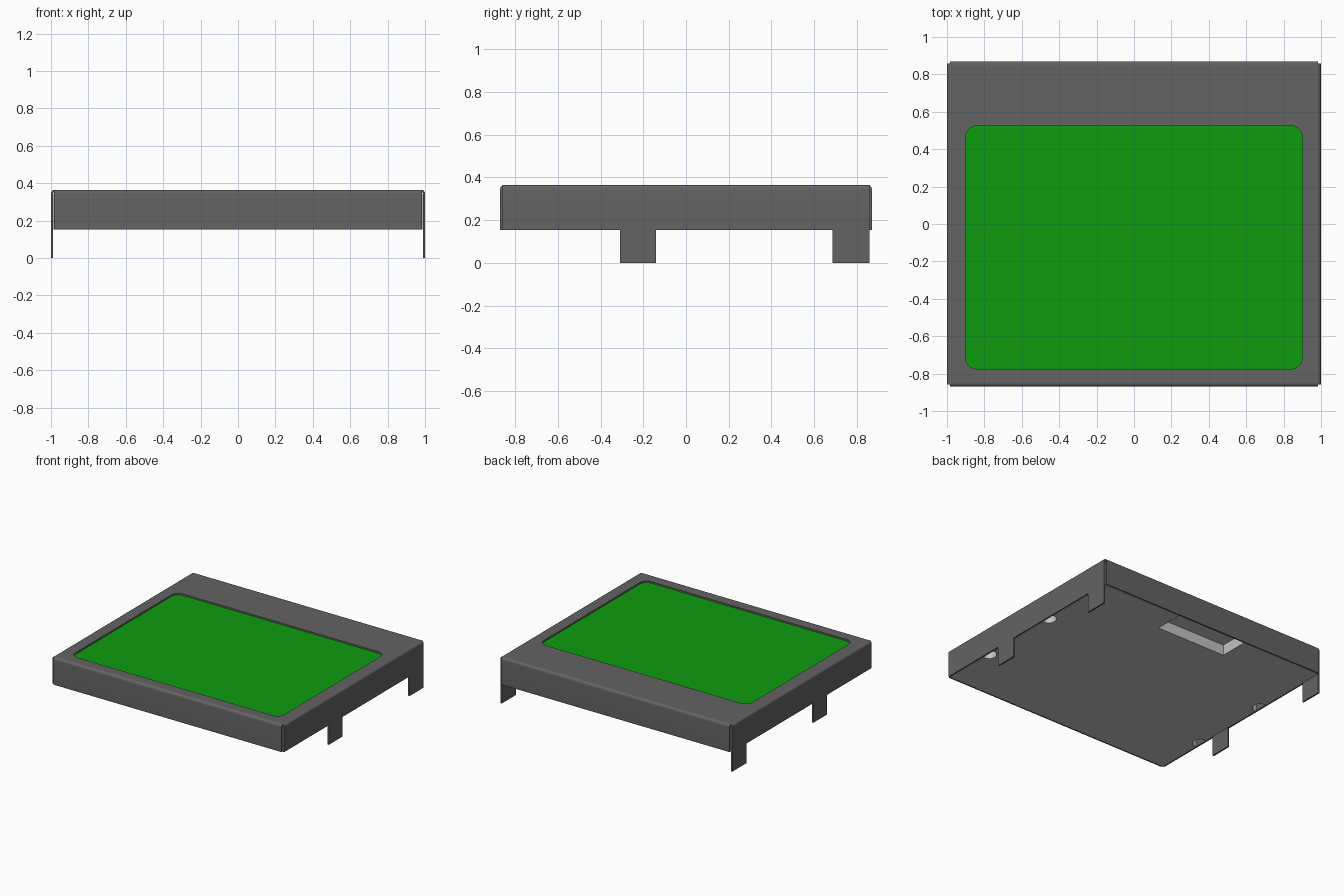
import bpy, bmesh, math
from mathutils import Matrix

if "Cube" in bpy.data.objects:
    bpy.data.objects.remove(bpy.data.objects["Cube"], do_unlink=True)

HX, HY, TOP = 1.0, 0.87, 0.365    # half width, half depth, top height
RIM = 0.153                       # lower edge of the walls
T, R = 0.012, 0.02                # sheet thickness, outer bend radius


def material(name, rgb):
    m = bpy.data.materials.new(name)
    m.use_nodes = True
    m.diffuse_color = (*rgb, 1)
    bsdf = next(n for n in m.node_tree.nodes if n.type == 'BSDF_PRINCIPLED')
    bsdf.inputs["Base Color"].default_value = (*rgb, 1)
    return m


DARK = material("dark grey metal", (0.125, 0.125, 0.125))
GREEN = material("screen green", (0.004, 0.33, 0.004))
LIGHT = material("light grey", (0.54, 0.54, 0.54))


def prism(name, points, depth, matrix, mat):
    """Extrude a flat outline along local z, then place it."""
    bm = bmesh.new()
    face = bm.faces.new([bm.verts.new((x, y, 0)) for x, y in points])
    ext = bmesh.ops.extrude_face_region(bm, geom=[face])
    bmesh.ops.translate(bm, vec=(0, 0, depth),
                        verts=[g for g in ext["geom"] if isinstance(g, bmesh.types.BMVert)])
    bm.transform(matrix)
    bmesh.ops.recalc_face_normals(bm, faces=bm.faces)
    me = bpy.data.meshes.new(name)
    bm.to_mesh(me)
    bm.free()
    me.materials.append(mat)
    ob = bpy.data.objects.new(name, me)
    bpy.context.collection.objects.link(ob)
    return ob


def rect(x0, x1, y0, y1):
    return [(x0, y0), (x1, y0), (x1, y1), (x0, y1)]


def round_rect(x0, x1, y0, y1, r, n=8):
    pts = []
    for k, (cx, cy) in enumerate(((x1 - r, y1 - r), (x0 + r, y1 - r),
                                  (x0 + r, y0 + r), (x1 - r, y0 + r))):
        for i in range(n + 1):
            a = math.pi / 2 * (k + i / n)
            pts.append((cx + r * math.cos(a), cy + r * math.sin(a)))
    return pts


def up(z):
    return Matrix.Translation((0, 0, z))


def activate(ob):
    bpy.ops.object.select_all(action='DESELECT')
    ob.select_set(True)
    bpy.context.view_layer.objects.active = ob


def smooth(ob):
    activate(ob)
    bpy.ops.object.shade_smooth_by_angle(angle=math.radians(35))


def cut(ob, cutters):
    activate(ob)
    for c in cutters:
        c.hide_render = True
        mod = ob.modifiers.new("cut", 'BOOLEAN')
        mod.operation = 'DIFFERENCE'
        mod.solver = 'EXACT'
        mod.object = c
        bpy.ops.object.modifier_apply(modifier=mod.name)
        bpy.data.objects.remove(c, do_unlink=True)


# Top sheet with the rounded screen opening
OPENING = (-0.90, 0.90, -0.775, 0.525)
top = prism("top_sheet", rect(-HX + R, HX - R, -HY + R, HY - R), T, up(TOP - T), DARK)
cut(top, [prism("opening_cutter", round_rect(*OPENING, 0.06), 0.1, up(TOP - 0.05), DARK)])
smooth(top)


# Bent walls: quarter-round bend followed by a straight drop
def bend_profile(n=6):
    outer, inner = [], []
    for i in range(n + 1):
        a = math.pi / 2 * (1 - i / n)
        c, s = math.cos(a), math.sin(a)
        outer.append((R * c - R, R * s - R))
        inner.append(((R - T) * c - R, (R - T) * s - R))
    drop = RIM - TOP
    return outer + [(0, drop), (-T, drop)] + inner[::-1]


def wall(name, angle, reach, half_len):
    # local x is outward, local y is up, local z runs along the edge
    m = (Matrix.Rotation(angle, 4, 'Z') @ Matrix.Translation((reach, half_len, TOP))
         @ Matrix.Rotation(math.pi / 2, 4, 'X'))
    smooth(prism(name, bend_profile(), 2 * half_len, m, DARK))


wall("left_wall", 0, HX, HY - 0.012)
wall("back_wall", math.pi / 2, HY, HX - 0.016)
wall("right_wall", math.pi, HX, HY - 0.012)
wall("front_wall", -math.pi / 2, HY, HX - 0.016)

# Mounting tabs hanging from both side walls
for side, s in (("left", 1), ("right", -1)):
    for place, y0, y1 in (("middle", -0.31, -0.14), ("back", 0.685, HY - 0.012)):
        xs = sorted((s * HX, s * (HX - T)))
        prism(f"{side}_{place}_tab", rect(*xs, y0, y1), RIM, up(0), DARK)

# Solid inner body, with a connector notch and half-round side holes underneath
BX, BY, BTOP = HX - T - 0.001, HY - T - 0.001, 0.342
body = prism("inner_body", rect(-BX, BX, -BY, BY), BTOP - RIM, up(RIM), LIGHT)
cutters = [prism("notch_cutter", rect(-0.30, 0.30, 0.63, 0.95), 0.135, up(0.10), LIGHT)]
for s in (-1, 1):
    for y in (0.225, -0.435):
        circle = [(s * 0.98 + 0.055 * math.cos(i * math.pi / 12),
                   y + 0.055 * math.sin(i * math.pi / 12)) for i in range(24)]
        cutters.append(prism("hole_cutter", circle, 0.18, up(0.10), LIGHT))
cut(body, cutters)
smooth(body)

# Green screen panel just below the opening
x0, x1, y0, y1 = OPENING
prism("screen_panel", rect(x0 - 0.02, x1 + 0.02, y0 - 0.02, y1 + 0.02), 0.008, up(BTOP), GREEN)
